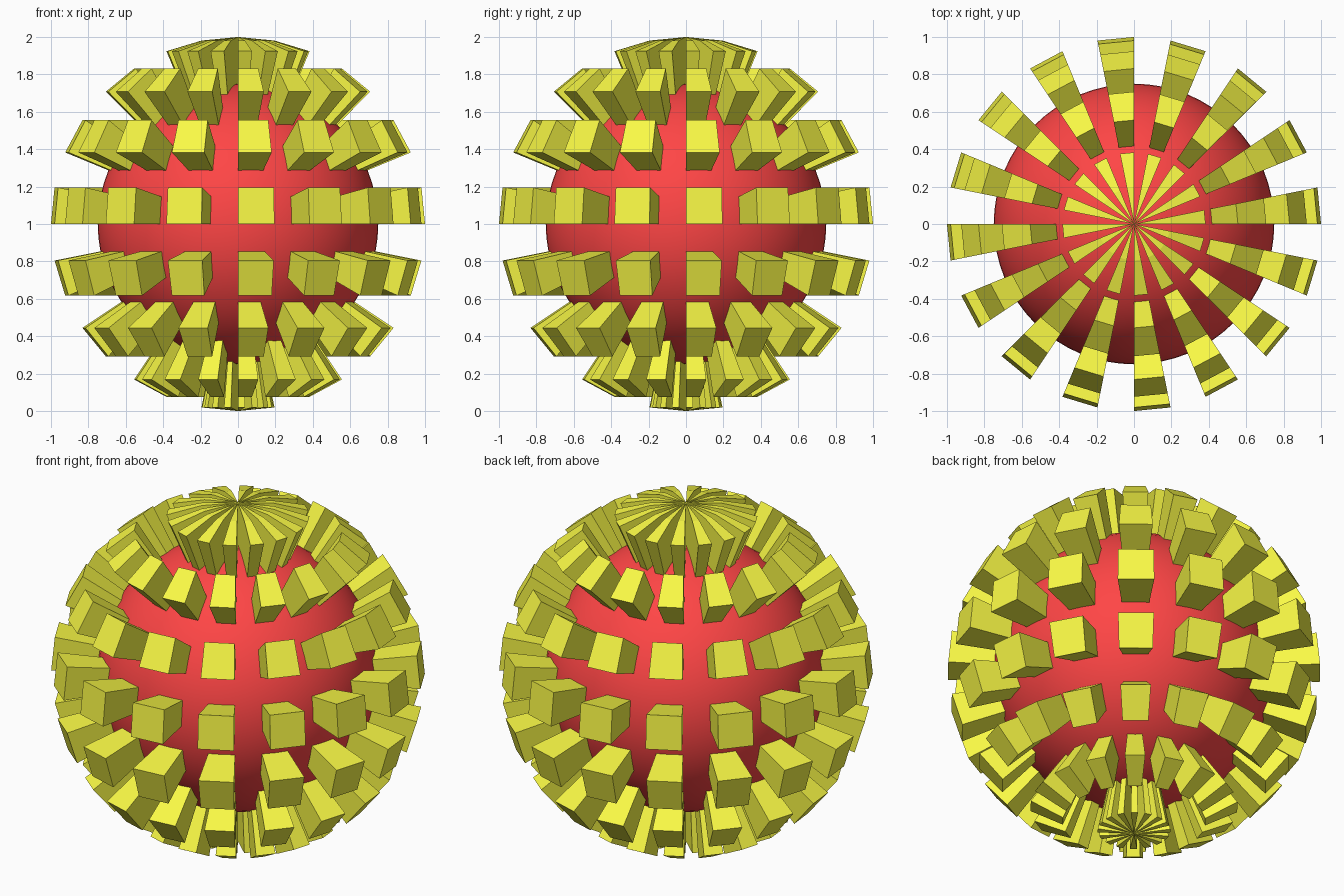
import bpy, bmesh
from math import sin, cos, pi
from mathutils import Vector

if "Cube" in bpy.data.objects:
    bpy.data.objects.remove(bpy.data.objects["Cube"])

STEP = pi / 16          # 32 segments round, 16 rings high
CENTRE = Vector((0, 0, 1))


def material(name, rgb):
    m = bpy.data.materials.new(name)
    m.diffuse_color = (*rgb, 1)
    m.use_nodes = True
    m.node_tree.nodes["Principled BSDF"].inputs["Base Color"].default_value = m.diffuse_color
    return m


def direction(lat, lon):
    return Vector((cos(lat) * cos(lon), cos(lat) * sin(lon), sin(lat)))


# Smooth red core
bpy.ops.mesh.primitive_uv_sphere_add(segments=64, ring_count=32, radius=0.75, location=CENTRE)
core = bpy.context.object
core.name = "core_sphere"
bpy.ops.object.shade_smooth()
core.data.materials.append(material("red", (1.0, 0.06, 0.06)))

# Radial blocks: every second cell of a sphere grid; the top one spans two rings
bm = bmesh.new()


def add_block(rings, seg):
    a, b = seg * STEP, (seg + 1) * STEP
    outline = [direction(r * STEP, b) for r in rings if r < 8 and r > -8]
    left = [direction(r * STEP, a) for r in rings if r < 8 and r > -8]
    pole = [Vector((0, 0, 1 if r > 0 else -1)) for r in rings if abs(r) == 8]
    if pole and pole[0].z < 0:
        loop = pole + outline + left[::-1]
    else:
        loop = outline + pole + left[::-1]
    outer = [bm.verts.new(CENTRE + d) for d in loop]
    inner = [bm.verts.new(CENTRE + d * 0.72) for d in loop]
    n = len(loop)
    for i in range(n):
        j = (i + 1) % n
        bm.faces.new((outer[j], outer[i], inner[i], inner[j]))
    for ring, flip in ((outer, False), (inner, True)):
        if n == 5:      # lower quad plus polar triangle
            faces = [(ring[0], ring[1], ring[3], ring[4]), (ring[1], ring[2], ring[3])]
        else:
            faces = [tuple(ring)]
        for f in faces:
            bm.faces.new(f[::-1] if flip else f)


for seg in range(0, 32, 2):
    for r in range(-8, 6, 2):
        add_block((r, r + 1), seg)
    add_block((6, 7, 8), seg)

bmesh.ops.recalc_face_normals(bm, faces=bm.faces)
mesh = bpy.data.meshes.new("radial_blocks")
bm.to_mesh(mesh)
bm.free()
mesh.materials.append(material("yellow", (0.95, 0.95, 0.06)))
blocks = bpy.data.objects.new("radial_blocks", mesh)
bpy.context.collection.objects.link(blocks)
